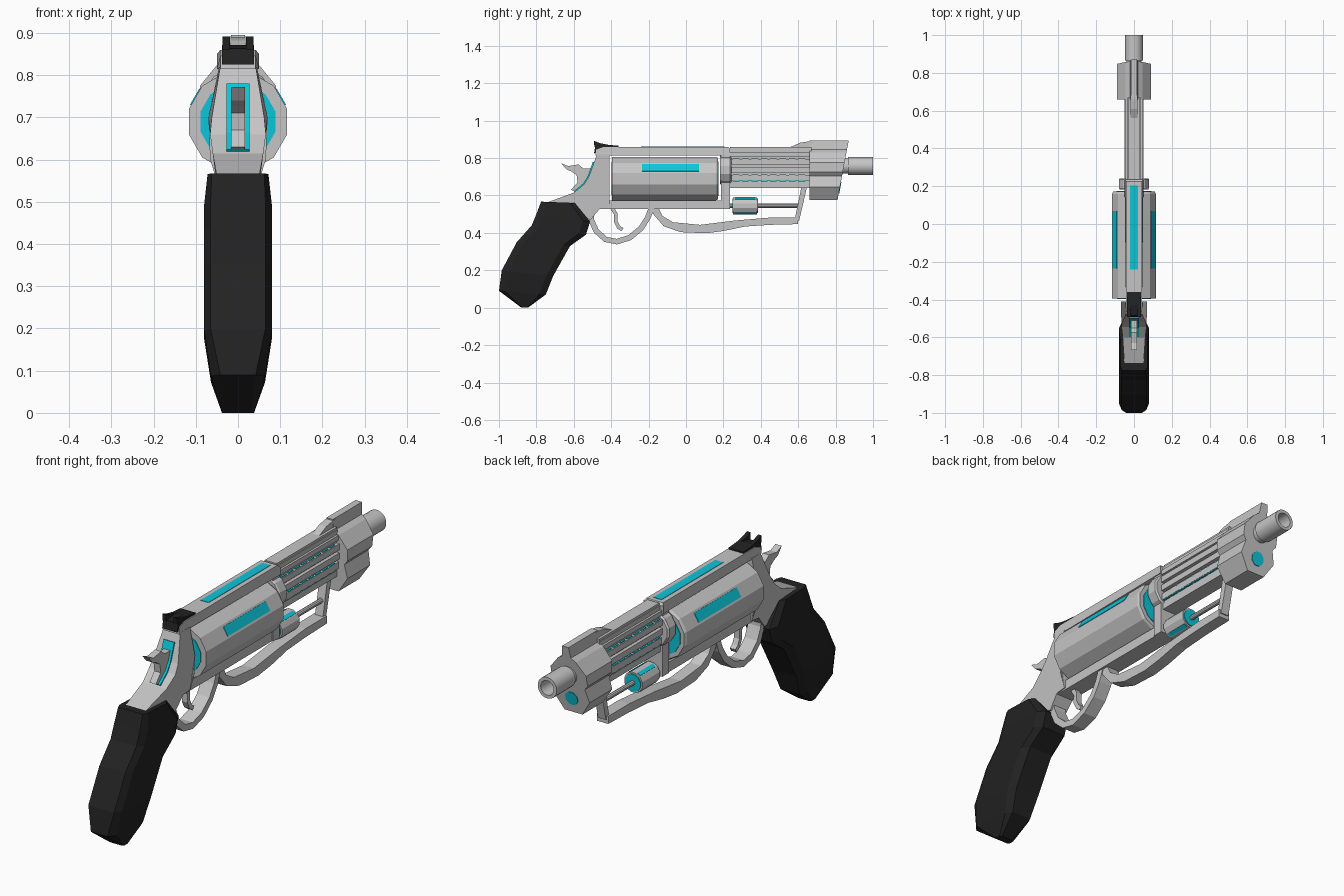
import bpy, bmesh, math
from mathutils import Vector

if "Cube" in bpy.data.objects:
    bpy.data.objects.remove(bpy.data.objects["Cube"])


def material(name, rgb):
    m = bpy.data.materials.new(name)
    m.diffuse_color = (*rgb, 1)
    m.use_nodes = True
    m.node_tree.nodes["Principled BSDF"].inputs["Base Color"].default_value = m.diffuse_color
    return m


STEEL = material("light_steel", (0.56, 0.56, 0.56))
BLACK = material("black_rubber", (0.016, 0.016, 0.016))
CYAN = material("cyan_glow", (0.004, 0.56, 0.70))


def finish(name, bm, mat):
    bmesh.ops.recalc_face_normals(bm, faces=bm.faces[:])
    me = bpy.data.meshes.new(name)
    bm.to_mesh(me)
    bm.free()
    me.materials.append(mat)
    ob = bpy.data.objects.new(name, me)
    bpy.context.collection.objects.link(ob)
    return ob


def loft(name, rings, mat):
    """Skin closed rings of equal length and cap both ends."""
    bm = bmesh.new()
    vs = [[bm.verts.new(p) for p in r] for r in rings]
    n = len(vs[0])
    for a, b in zip(vs, vs[1:]):
        for i in range(n):
            bm.faces.new((a[i], a[(i + 1) % n], b[(i + 1) % n], b[i]))
    bm.faces.new(vs[0])
    bm.faces.new(vs[-1])
    return finish(name, bm, mat)


def prism(name, pts, w, mat, x=0):
    """Side profile (y, z[, half width]) extruded across x."""
    return loft(name, [[(x + s * (p[2] if len(p) > 2 else w), p[0], p[1]) for p in pts]
                       for s in (-1, 1)], mat)


def ribbon(name, path, t, w, mat):
    """Strip of thickness t following a side path."""
    P = [Vector(p) for p in path]
    left, right = [], []
    for i, p in enumerate(P):
        d = (P[min(i + 1, len(P) - 1)] - P[max(i - 1, 0)]).normalized()
        k = Vector((-d.y, d.x)) * t / 2
        left.append(tuple(p + k))
        right.append(tuple(p - k))
    return prism(name, left + right[::-1], w, mat)


def ring(r, y, z, n):
    return [(r * math.cos((i + .5) * math.tau / n), y, z + r * math.sin((i + .5) * math.tau / n))
            for i in range(n)]


def turned(name, stations, z, n, mat):
    """Round part along y from (y, radius) stations."""
    return loft(name, [ring(r, y, z, n) for y, r in stations], mat)


def box(name, x0, x1, y0, y1, z0, z1, mat):
    return prism(name, [(y0, z0), (y1, z0), (y1, z1), (y0, z1)], (x1 - x0) / 2, mat, (x0 + x1) / 2)


def strip(name, r, ang, w, y0, y1, z, mat):
    """Thin plate lying on a round part at the given angle."""
    c, s = math.cos(ang), math.sin(ang)
    sec = [(r - .003, -w), (r + .002, -w), (r + .002, w), (r - .003, w)]
    return loft(name, [[(a * c - b * s, y, z + a * s + b * c) for a, b in sec] for y in (y0, y1)], mat)


# grip: sections of back point, front point, half width, back half width
grip = []
for b, f, w, bw in [((-.775, .567), (-.595, .56), .072, .062), ((-.80, .50), (-.513, .46), .08, .065),
                    ((-.825, .44), (-.535, .39), .08, .065), ((-.905, .35), (-.62, .33), .08, .065),
                    ((-.985, .20), (-.71, .17), .08, .065), ((-1.0, .09), (-.75, .07), .064, .042),
                    ((-.88, 0), (-.845, 0), .038, .03)]:
    sec = []
    for t, k in [(0, bw), (.13, w), (.87, w), (1, w * .75)]:
        sec.append((k, b[0] + (f[0] - b[0]) * t, b[1] + (f[1] - b[1]) * t))
    grip.append(sec + [(-x, y, z) for x, y, z in sec[::-1]])
loft("grip", grip, BLACK)

# frame: tapered rear, top strap, lower rail and front post
prism("rear_frame", [(-.41, .82, .045), (-.476, .82, .042), (-.52, .70, .062), (-.545, .66, .066),
                     (-.60, .615, .06), (-.75, .56, .05), (-.62, .50, .045), (-.51, .47, .04),
                     (-.46, .53, .045), (-.41, .535, .045), (-.41, .60, .066), (-.41, .70, .07)],
      .05, STEEL)
prism("top_strap", [(-.485, .815, .042), (.235, .815, .05), (.235, .85, .05), (.225, .86, .042),
                    (-.44, .86, .042), (-.48, .845, .042)], .045, STEEL)
box("top_window", -.02, .02, -.24, .205, .857, .862, CYAN)
box("lower_rail", -.04, .04, -.5, .235, .527, .572, STEEL)
box("front_post", -.045, .045, .188, .235, .527, .83, STEEL)
turned("barrel_collar", [(.183, .078), (.19, .083), (.235, .083), (.242, .076)], .737, 12, STEEL)

# cylinder with glowing ends and side windows
turned("cylinder", [(-.395, .12), (.16, .12), (.172, .114)], .69, 12, STEEL)
turned("cylinder_rear_glow", [(-.398, .092), (-.39, .092)], .69, 12, CYAN)
turned("cylinder_front_glow", [(.168, .095), (.175, .095)], .69, 12, CYAN)
for a in (30, 150):
    strip("cylinder_window", .1165, math.radians(a), .022, -.235, .07, .69, CYAN)

# ribbed barrel shroud with thin glowing lines on the ribs
box("barrel_core", -.034, .034, .23, .67, .65, .85, STEEL)
for z0, z1, w in [(.64, .668, .036), (.68, .71, .046), (.724, .752, .05),
                  (.766, .794, .05), (.808, .83, .044), (.842, .86, .03)]:
    box("barrel_rib", -w, w, .235, .67, z0, z1, STEEL)
for s in (-1, 1):
    for z in (.795, .711, .679):
        for i in range(8):
            y = .25 + i * .05
            box("rib_glow", s * .041 - .004, s * .041 + .004, y, y + .035, z - .003, z + .002, CYAN)

# muzzle block: pinched section, raked front face
half = [(.575, .045), (.645, .09), (.705, .074), (.725, .09), (.775, .09), (.83, .045),
        (.845, .022), (.895, .016)]
front_y = lambda z: .81 + (z - .575) * .1875
section = [(w, z) for z, w in half] + [(-w, z) for z, w in half[::-1]]
loft("muzzle_block", [[(x, .66, z) for x, z in section],
                      [(x, front_y(z), z) for x, z in section]], STEEL)
loft("muzzle_glow", [[(x, front_y(z) + d, z) for x, _, z in ring(.033, 0, .642, 8)]
                     for d in (-.003, .003)], CYAN)
prism("front_sight_ramp", [(.55, .855), (.68, .855), (.68, .893), (.61, .882)], .018, STEEL)

# hollow muzzle tube
tube = turned("muzzle_tube", [(.80, .04), (.865, .04), (.865, .048), (1, .048), (1, .033), (.9, .033)],
              .757, 24, STEEL)
bpy.context.view_layer.objects.active = tube
tube.select_set(True)
bpy.ops.object.shade_smooth_by_angle(angle=math.radians(30))

# rear sight: wedge base and two posts
prism("rear_sight_base", [(-.492, .825), (-.36, .855), (-.36, .866), (-.43, .872), (-.485, .863)],
      .038, BLACK)
for s in (-1, 1):
    prism("rear_sight_post", [(-.49, .86), (-.44, .86), (-.40, .868), (-.46, .88), (-.492, .892)],
          .009, BLACK, s * .028)

# hammer standing in a glowing slot
ribbon("hammer_slot", [(-.4925, .778), (-.52, .70), (-.545, .66), (-.595, .619)], .012, .027, CYAN)
prism("hammer", [(-.667, .772), (-.63, .757), (-.575, .766), (-.55, .745), (-.50, .745), (-.52, .66),
                 (-.57, .61), (-.615, .63), (-.58, .67), (-.585, .71), (-.61, .727), (-.64, .74)],
      .016, STEEL)

# trigger guard and trigger
ribbon("trigger_guard", [(-.51, .53), (-.507, .47), (-.48, .41), (-.43, .365), (-.37, .353),
                         (-.30, .375), (-.24, .425), (-.205, .48), (-.18, .545)], .03, .032, STEEL)
ribbon("trigger", [(-.40, .54), (-.375, .50), (-.375, .46), (-.36, .43), (-.34, .417)],
       .02, .014, STEEL)

# curved lower guard rail and its slanted strut
prism("under_rail", [(-.185, .54), (-.15, .54), (-.125, .49), (-.07, .457), (.075, .443), (.26, .466),
                     (.45, .482), (.60, .482), (.60, .447), (.45, .443), (.315, .434), (.20, .41),
                     (.107, .398), (-.03, .404), (-.12, .436), (-.175, .50)], .028, STEEL)
prism("rail_strut", [(.58, .465), (.605, .465), (.65, .66), (.62, .66)], .02, STEEL)

# ejector rod carrying a small glowing drum
turned("ejector_rod", [(.22, .011), (.61, .011)], .545, 10, STEEL)
turned("drum", [(.252, .047), (.38, .047)], .545, 12, STEEL)
turned("drum_glow_ends", [(.248, .04), (.384, .04)], .545, 12, CYAN)
for a in (60, 120, 240, 300):
    strip("drum_window", .0455, math.radians(a), .009, .262, .372, .545, CYAN)
